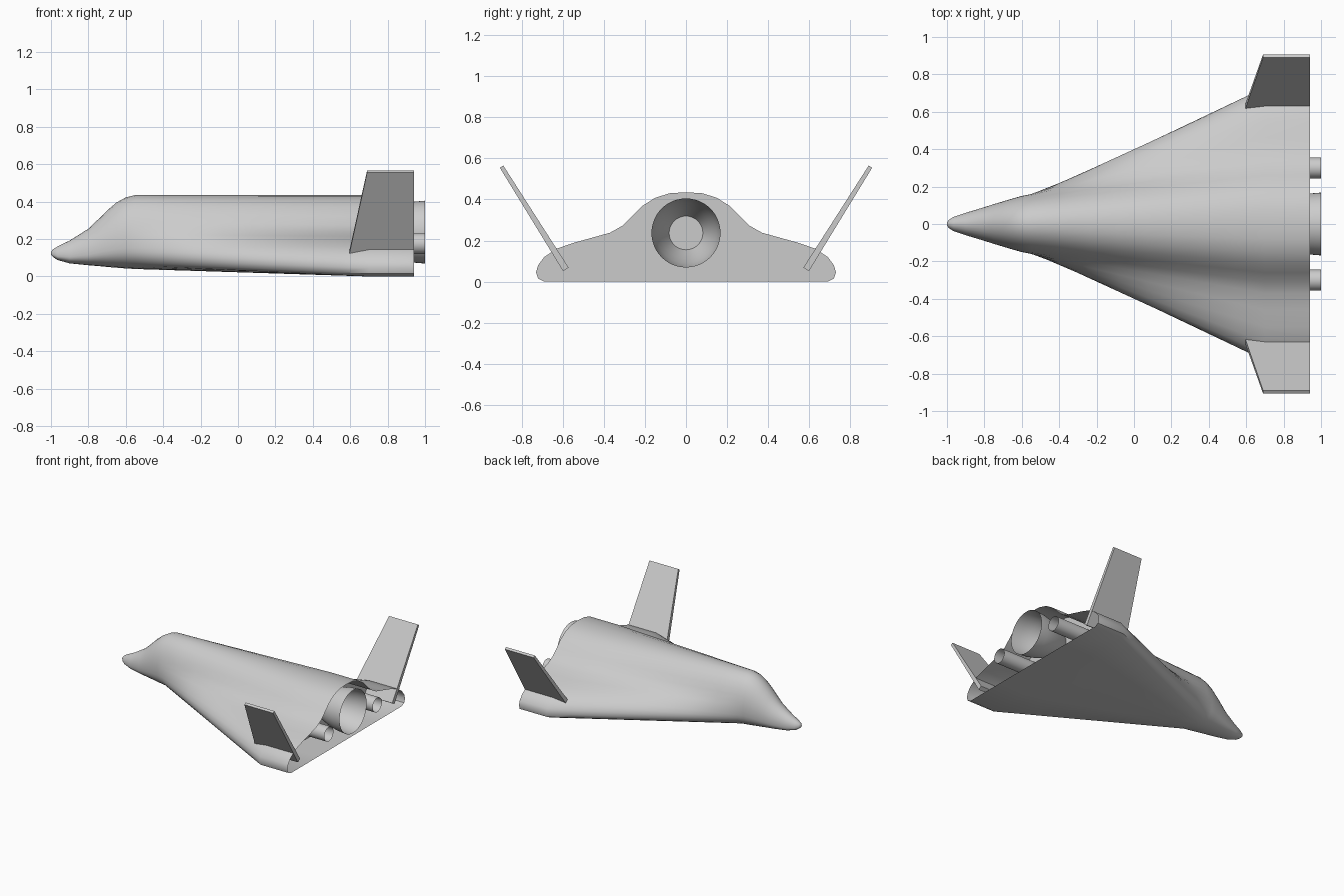
import bpy, bmesh, math
from mathutils import Vector

cube = bpy.data.objects.get("Cube")
if cube:
    bpy.data.objects.remove(cube, do_unlink=True)

grey = bpy.data.materials.new("hull grey")
grey.use_nodes = True
grey.diffuse_color = (0.6, 0.6, 0.6, 1)
grey.node_tree.nodes["Principled BSDF"].inputs["Base Color"].default_value = (0.6, 0.6, 0.6, 1)

# Aft half section: y, z, matching angle around the oval nose section
AFT = [(0, .435, 0), (.08, .43, 14), (.15, .408, 28), (.21, .37, 40), (.26, .32, 52),
       (.31, .272, 63), (.37, .238, 73), (.46, .213, 81), (.55, .188, 89), (.63, .16, 97),
       (.69, .12, 105), (.72, .08, 113), (.73, .045, 122), (.72, .015, 133), (.69, 0, 145),
       (.35, 0, 163), (0, 0, 180)]
# Nose stations: x, half width, top, bottom
NOSE = [(-1, .008, .132, .118), (-.99, .022, .145, .105), (-.965, .038, .16, .088),
        (-.9, .06, .192, .07), (-.8, .09, .255, .06), (-.75, .106, .303, .056),
        (-.7, .121, .353, .051), (-.65, .136, .395, .047), (-.6, .15, .423, .043),
        (-.55, .16, .435, .04)]
SHOULDER, BULKHEAD, TAIL = -.55, .7, .94


def finish(name, bm, smooth=None):
    bmesh.ops.recalc_face_normals(bm, faces=bm.faces[:])
    mesh = bpy.data.meshes.new(name)
    bm.to_mesh(mesh)
    bm.free()
    mesh.materials.append(grey)
    obj = bpy.data.objects.new(name, mesh)
    bpy.context.collection.objects.link(obj)
    if smooth:
        bpy.ops.object.select_all(action='DESELECT')
        obj.select_set(True)
        bpy.context.view_layer.objects.active = obj
        bpy.ops.object.shade_smooth_by_angle(angle=math.radians(smooth))
    return obj


def full_ring(x, half):
    """Mirror a half section into a closed ring."""
    other = [(-y, z) for y, z in half[-2:0:-1]]
    return [Vector((x, y, z)) for y, z in half + other]


def nose_half(width, top, bottom):
    mid = bottom + .37 * (top - bottom)
    half = []
    for _, _, angle in AFT:
        s, c = math.sin(math.radians(angle)), math.cos(math.radians(angle))
        z = mid + (top - mid) * c if c > 0 else mid - (mid - bottom) * (-c) ** .7
        half.append((width * s, z))
    return half


def loft(bm, rings):
    rows = [[bm.verts.new(p) for p in ring] for ring in rings]
    for a, b in zip(rows, rows[1:]):
        for i in range(len(a)):
            j = (i + 1) % len(a)
            bm.faces.new((a[i], a[j], b[j], b[i]))
    return rows


# Hull: oval nose blending into a flat-bottomed delta, open at the tail
aft_half = [(y, z) for y, z, _ in AFT]
shoulder_half = nose_half(*NOSE[-1][1:])
rings = [full_ring(x, nose_half(w, t, b)) for x, w, t, b in NOSE]
steps = 8
for i in range(1, steps + 1):
    f = i / steps
    blend = [(p[0] + (q[0] - p[0]) * f, p[1] + (q[1] - p[1]) * f)
             for p, q in zip(shoulder_half, aft_half)]
    rings.append(full_ring(SHOULDER + (BULKHEAD - SHOULDER) * f, blend))
rings.append(full_ring(TAIL, aft_half))
bm = bmesh.new()
rows = loft(bm, rings)
bm.faces.new(rows[0])
finish("hull", bm, 40)

# Recessed wall that carries the engines
bm = bmesh.new()
bm.faces.new([bm.verts.new(p) for p in full_ring(BULKHEAD, aft_half)])
finish("engine_bulkhead", bm)


def engine(name, y, z, profile, sides=48):
    """Open bell or tube turned around the x axis; profile holds x, radius."""
    bm = bmesh.new()
    turns = [2 * math.pi * i / sides for i in range(sides)]
    loft(bm, [[Vector((x, y + r * math.cos(a), z + r * math.sin(a))) for a in turns]
              for x, r in profile])
    finish(name, bm, 40)


engine("main_nozzle", 0, .237, [(BULKHEAD, .082), (.75, .105), (.8, .125), (.86, .147),
                                (.93, .162), (1, .168)])
for side, label in ((1, "back"), (-1, "front")):
    engine(label + "_thruster", side * .3, .175, [(BULKHEAD, .056), (1, .056)])

    # Canted fin: swept leading edge, square trailing edge
    bm = bmesh.new()
    lean = Vector((0, side * .848, -.53))
    outline = []
    for x, y, z, thick in ((.58, .585, .06, .032), (TAIL, .585, .06, .032),
                           (TAIL, .898, .56, .02), (.69, .898, .56, .02)):
        outline.append((Vector((x, side * y, z)), lean * thick / 2))
    loft(bm, [[p - o for p, o in outline], [p + o for p, o in outline]])
    bmesh.ops.holes_fill(bm, edges=bm.edges[:], sides=4)
    finish(label + "_fin", bm)
